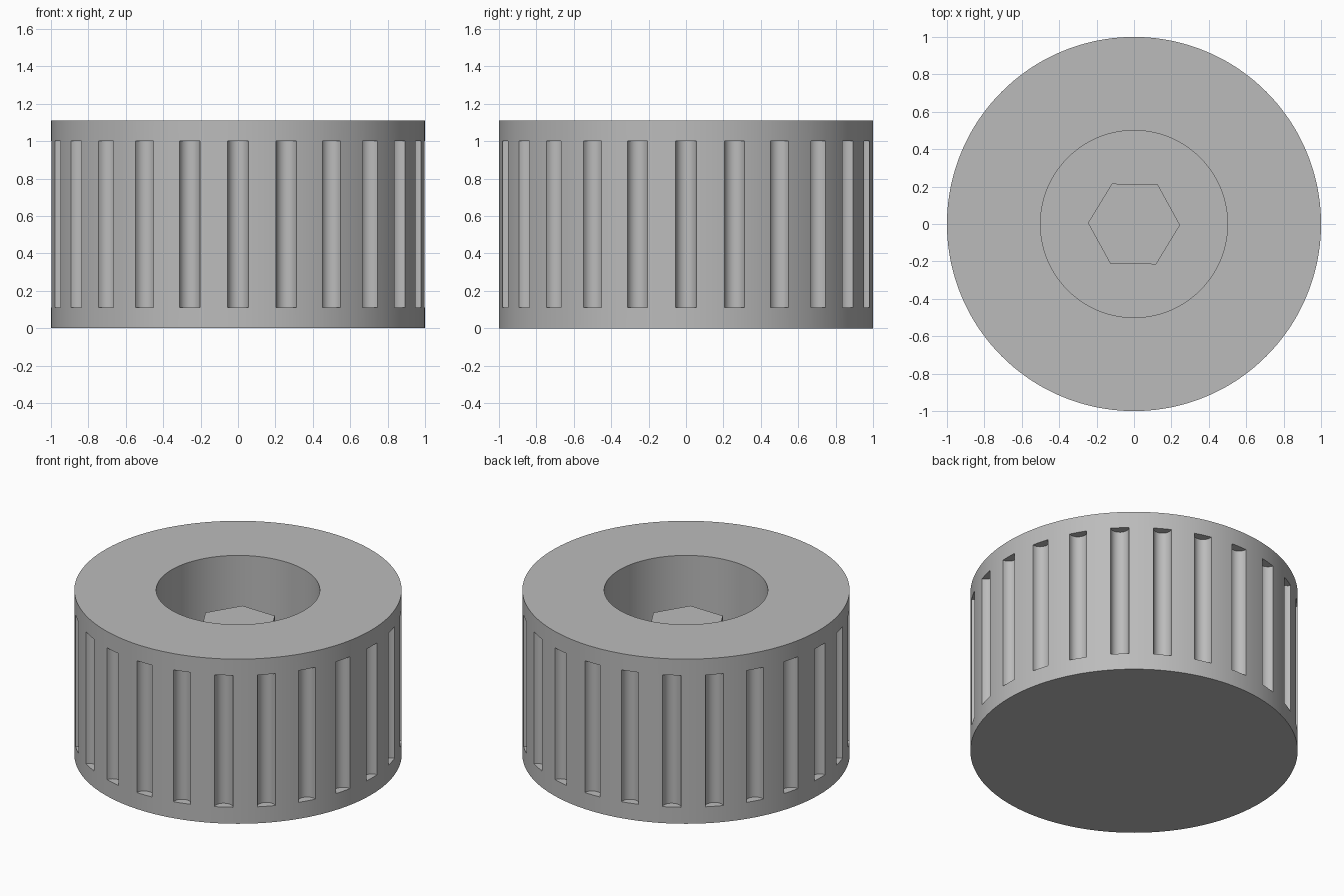
import bpy, bmesh, math

if "Cube" in bpy.data.objects:
    bpy.data.objects.remove(bpy.data.objects["Cube"])

HEIGHT, UNIT = 1.11, 0.111          # overall height, rim margin
Z_LOW, Z_HIGH = UNIT, 1.0           # groove span
GROOVES, GROOVE_R = 24, 0.056
HALF = 2 * math.asin(GROOVE_R / 2)  # half angle covered by one groove
ARC, LAND = 10, 5                   # segments across a groove / a land

grey = bpy.data.materials.new("grey")
grey.diffuse_color = (0.5, 0.5, 0.5, 1)
grey.use_nodes = True
grey.node_tree.nodes["Principled BSDF"].inputs["Base Color"].default_value = grey.diffuse_color


def outline(radius, grooved=False):
    """Ring of points, optionally dipping into half-round grooves."""
    pts = []
    for g in range(GROOVES):
        mid = 2 * math.pi * g / GROOVES
        for i in range(ARC):
            if grooved:
                t = HALF / 2 + math.pi / 2 + (math.pi - HALF) * i / ARC
                t = math.pi + (math.pi - HALF) * (i / ARC - 0.5)
                u = 1 + GROOVE_R * math.cos(t)
                v = -GROOVE_R * math.sin(t)
                # ring runs counter-clockwise, so start on the clockwise side
                v = -abs(v) if i < ARC / 2 else abs(v)
                pts.append((u * math.cos(mid) - v * math.sin(mid),
                            u * math.sin(mid) + v * math.cos(mid)))
            else:
                a = mid - HALF + 2 * HALF * i / ARC
                pts.append((radius * math.cos(a), radius * math.sin(a)))
        gap = 2 * math.pi / GROOVES - 2 * HALF
        for i in range(LAND):
            a = mid + HALF + gap * i / LAND
            pts.append((radius * math.cos(a), radius * math.sin(a)))
    return pts


def loft(name, layers):
    """Skin a stack of (outline, z) rings and cap both ends."""
    bm = bmesh.new()
    rings = [[bm.verts.new((x, y, z)) for x, y in pts] for pts, z in layers]
    n = len(rings[0])
    for lo, hi in zip(rings, rings[1:]):
        for i in range(n):
            j = (i + 1) % n
            quad = (lo[i], lo[j], hi[j], hi[i])
            # lands of the groove ends have no area
            if any((a.co - b.co).length > 1e-4
                   for a, b in ((lo[i], hi[i]), (lo[j], hi[j]))):
                bm.faces.new(quad)
    bm.faces.new(rings[0][::-1])
    bm.faces.new(rings[-1])
    bmesh.ops.remove_doubles(bm, verts=bm.verts, dist=1e-4)
    bmesh.ops.recalc_face_normals(bm, faces=bm.faces)
    mesh = bpy.data.meshes.new(name)
    bm.to_mesh(mesh)
    bm.free()
    mesh.materials.append(grey)
    ob = bpy.data.objects.new(name, mesh)
    bpy.context.collection.objects.link(ob)
    bpy.ops.object.select_all(action='DESELECT')
    ob.select_set(True)
    bpy.context.view_layer.objects.active = ob
    bpy.ops.object.shade_smooth_by_angle(angle=math.radians(30))
    return ob


# Grooved cup with a round well
rim, grooved, well = outline(1), outline(1, True), outline(0.5)
loft("knob_body", [(rim, 0), (rim, Z_LOW), (grooved, Z_LOW),
                   (grooved, Z_HIGH), (rim, Z_HIGH), (rim, HEIGHT),
                   (well, HEIGHT), (well, UNIT)])

# Hexagonal post standing in the well
hexagon = [(0.246 * math.cos(math.radians(60 * k - 1.3)),
            0.246 * math.sin(math.radians(60 * k - 1.3))) for k in range(6)]
loft("hex_post", [(hexagon, UNIT), (hexagon, 0.89)])
